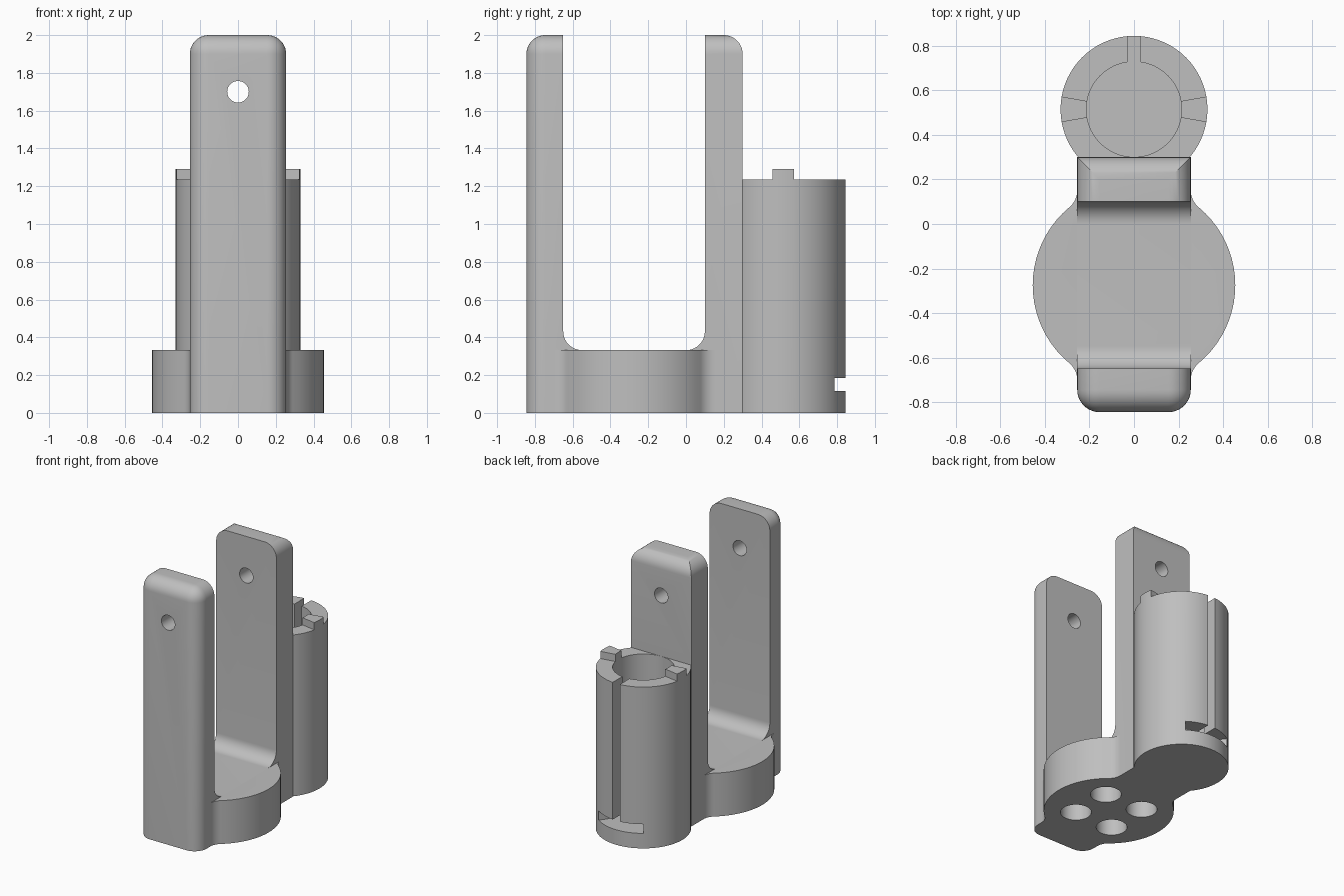
import bpy, bmesh, math

cube = bpy.data.objects.get("Cube")
if cube:
    bpy.data.objects.remove(cube, do_unlink=True)

# Main dimensions
HALF_W, FRONT, BACK, TOP = 0.255, -0.845, 0.30, 2.0
BASE_Z, FILLET = 0.332, 0.1
DISC_Y, DISC_R = -0.275, 0.455
TUBE_Y, TUBE_R, BORE_R, TUBE_TOP = 0.515, 0.33, 0.214, 1.235
FLOOR_Z = 0.115

grey = bpy.data.materials.new("plain grey")
grey.use_nodes = True
grey.diffuse_color = (0.52, 0.52, 0.52, 1)
grey.node_tree.nodes["Principled BSDF"].inputs["Base Color"].default_value = grey.diffuse_color


def arc(cx, cy, r, a0, a1, step=5):
    n = max(2, round(abs(a1 - a0) / step))
    angles = [math.radians(a0 + (a1 - a0) * i / n) for i in range(n + 1)]
    return [(cx + r * math.cos(a), cy + r * math.sin(a)) for a in angles]


def prism(name, points, lo, hi, place=lambda u, v, w: (u, v, w), rounded=None):
    """Extrude a closed outline from lo to hi, optionally rounding chosen edges."""
    bm = bmesh.new()
    face = bm.faces.new([bm.verts.new(place(u, v, lo)) for u, v in points])
    new = bmesh.ops.extrude_face_region(bm, geom=[face])["geom"]
    shift = [b - a for a, b in zip(place(0, 0, lo), place(0, 0, hi))]
    bmesh.ops.translate(bm, vec=shift, verts=[g for g in new if isinstance(g, bmesh.types.BMVert)])
    bmesh.ops.recalc_face_normals(bm, faces=bm.faces)
    if rounded:
        edges = [e for e in bm.edges if rounded(e.verts[0].co, e.verts[1].co)]
        bmesh.ops.bevel(bm, geom=edges, offset=FILLET, segments=10, profile=0.5,
                        affect='EDGES', clamp_overlap=False)
        bmesh.ops.recalc_face_normals(bm, faces=bm.faces)
    mesh = bpy.data.meshes.new(name)
    bm.to_mesh(mesh)
    bm.free()
    obj = bpy.data.objects.new(name, mesh)
    bpy.context.collection.objects.link(obj)
    mesh.materials.append(grey)
    return obj


def combine(target, tool, operation):
    tool.hide_render = True
    mod = target.modifiers.new(tool.name, 'BOOLEAN')
    mod.object, mod.operation, mod.solver = tool, operation, 'EXACT'
    bpy.context.view_layer.objects.active = target
    bpy.ops.object.modifier_apply(modifier=mod.name)
    bpy.data.objects.remove(tool, do_unlink=True)


def circle(cx, cy, r):
    return arc(cx, cy, r, 0, 360)[:-1]


def sector(r0, r1, mid, half):
    return arc(0, TUBE_Y, r1, mid - half, mid + half) + arc(0, TUBE_Y, r0, mid + half, mid - half)


def near(a, b):
    return abs(a - b) < 1e-4


# U-shaped fork: two posts joined by a floor with inner fillets
fork_side = [(FRONT, 0), (BACK, 0), (BACK, TOP), (0.10, TOP)]
fork_side += arc(0.10 - FILLET, BASE_Z + FILLET, FILLET, 0, -90, 9)
fork_side += arc(-0.65 + FILLET, BASE_Z + FILLET, FILLET, 270, 180, 9)
fork_side += [(-0.65, TOP), (FRONT, TOP)]


def fork_edge(a, b):
    top = near(a.z, TOP) and near(b.z, TOP)
    outer = any(near(a.y, y) and near(b.y, y) for y in (FRONT, BACK))
    side = near(a.x, b.x)
    upright_front = near(a.y, FRONT) and near(b.y, FRONT) and side
    return (top and (side or outer)) or upright_front


body = prism("forked_holder", fork_side, -HALF_W, HALF_W,
             lambda u, v, w: (w, u, v), fork_edge)

# Round base, blended into the fork sides by concave fillets
dx = HALF_W + FILLET
dy = math.sqrt((DISC_R + FILLET) ** 2 - dx ** 2)
blend = math.degrees(math.atan2(dy, dx))
half = [(0.2, DISC_Y - dy)]
half += arc(dx, DISC_Y - dy, FILLET, 180, 180 - blend)
half += arc(0, DISC_Y, DISC_R, -blend, blend)[1:-1]
half += arc(dx, DISC_Y + dy, FILLET, 180 + blend, 180)
half += [(0.2, DISC_Y + dy)]
base = prism("round_base", half + [(-x, y) for x, y in reversed(half)], 0, BASE_Z)
combine(body, base, 'UNION')

# Rear tube with two locking tabs
combine(body, prism("rear_tube", circle(0, TUBE_Y, TUBE_R), 0, TUBE_TOP), 'UNION')
for name, angle in (("left_tab", 0), ("right_tab", 180)):
    tab = prism(name, sector(BORE_R, TUBE_R, angle, 10), TUBE_TOP, 1.29)
    combine(body, tab, 'UNION')

# Bore, with an upright slot and a cross slot through the rear wall
combine(body, prism("bore_cutter", circle(0, TUBE_Y, BORE_R), FLOOR_Z, 1.5), 'DIFFERENCE')
slot = [(-0.03, 0.6), (0.03, 0.6), (0.03, 0.95), (-0.03, 0.95)]
combine(body, prism("upright_slot_cutter", slot, 0.15, 1.5), 'DIFFERENCE')
combine(body, prism("cross_slot_cutter", sector(0.15, 0.45, 90, 35), FLOOR_Z, 0.185), 'DIFFERENCE')

# Pin hole through both posts
combine(body, prism("pin_hole_cutter", circle(0, 1.70, 0.057), -1, 0.4,
                    lambda u, v, w: (u, w, v)), 'DIFFERENCE')

# Four blind holes under the base
for sx in (-1, 1):
    for sy in (-1, 1):
        hole = circle(sx * 0.163, DISC_Y + sy * 0.163, 0.108)
        combine(body, prism("base_hole_cutter", hole, -0.1, 0.23), 'DIFFERENCE')

# Smooth curved faces, keep edges crisp
for obj in bpy.context.selected_objects:
    obj.select_set(False)
body.select_set(True)
bpy.context.view_layer.objects.active = body
bpy.ops.object.shade_smooth_by_angle(angle=math.radians(30))
